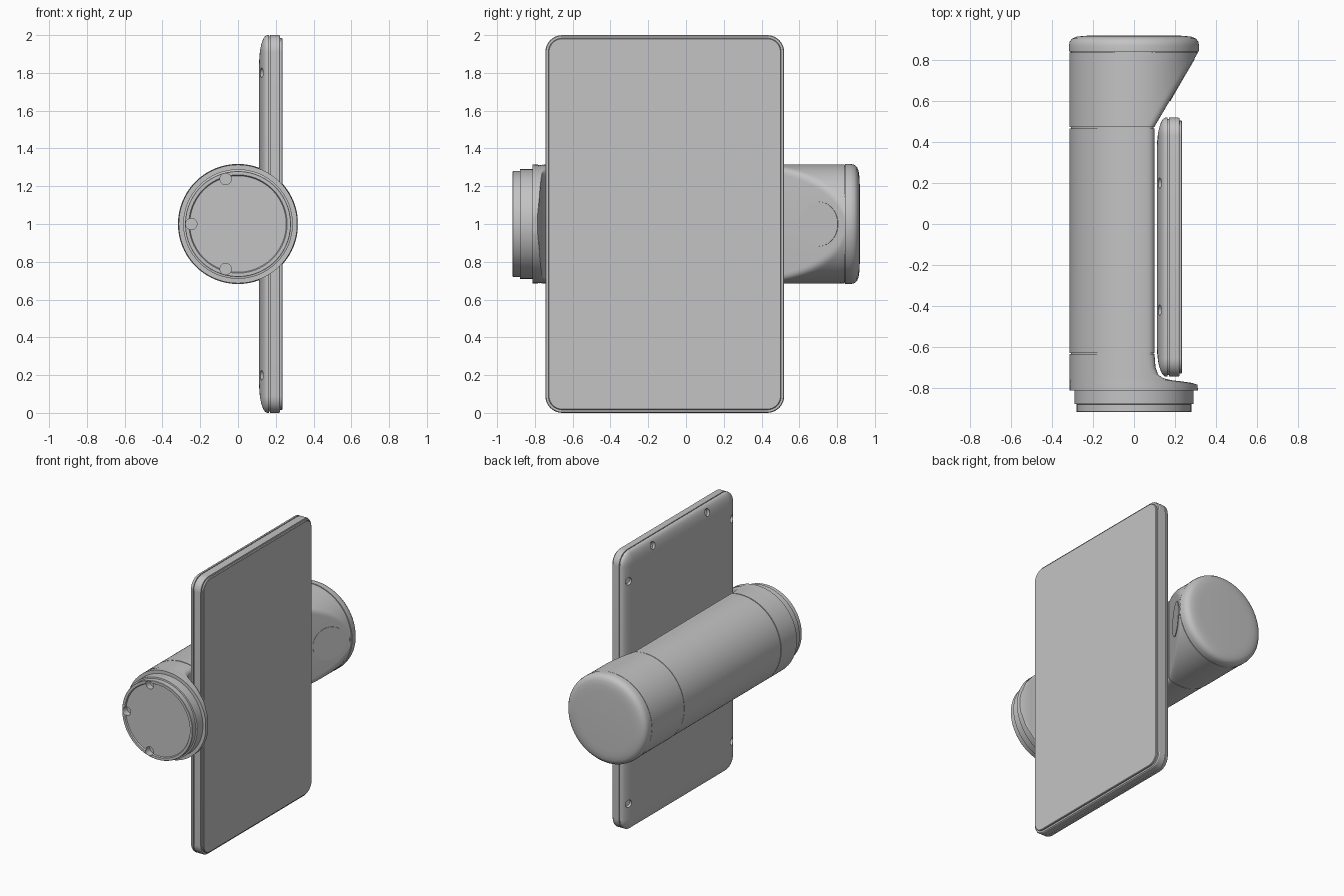
import bpy, bmesh
from math import sin, cos, acos, pi, sqrt
from mathutils import Vector

cube = bpy.data.objects.get("Cube")
if cube:
    bpy.data.objects.remove(cube, do_unlink=True)

grey = bpy.data.materials.new("plain_grey")
grey.use_nodes = True
grey.diffuse_color = (0.55, 0.55, 0.55, 1)
bsdf = grey.node_tree.nodes["Principled BSDF"]
bsdf.inputs["Base Color"].default_value = grey.diffuse_color
bsdf.inputs["Roughness"].default_value = 0.6

MID_Z = 1.0                                   # height of the handle axis
Y_MIN, Y_MAX, TABLET_HALF_Z = -0.745, 0.52, 1.0


def activate(ob):
    bpy.ops.object.select_all(action="DESELECT")
    ob.select_set(True)
    bpy.context.view_layer.objects.active = ob


def smooth(ob):
    activate(ob)
    bpy.ops.object.shade_smooth_by_angle(angle=0.52)


def loft(name, loops):
    """Skin equal-length closed loops and cap both ends."""
    bm = bmesh.new()
    rings = [[bm.verts.new(p) for p in loop] for loop in loops]
    for a, b in zip(rings, rings[1:]):
        for i in range(len(a)):
            j = (i + 1) % len(a)
            bm.faces.new((a[i], a[j], b[j], b[i]))
    bm.faces.new(rings[0])
    bm.faces.new(rings[-1])
    bmesh.ops.recalc_face_normals(bm, faces=bm.faces)
    me = bpy.data.meshes.new(name)
    bm.to_mesh(me)
    bm.free()
    ob = bpy.data.objects.new(name, me)
    bpy.context.collection.objects.link(ob)
    me.materials.append(grey)
    return ob


def circle(y, r, n=96):
    return [(r * cos(2 * pi * i / n), y, MID_Z + r * sin(2 * pi * i / n)) for i in range(n)]


def rounded_rect(x, inset, corner=0.09, steps=8):
    """Rounded rectangle in the yz plane, shrunk by inset."""
    r = max(corner - inset, 0.03)
    cy, hy = (Y_MIN + Y_MAX) / 2, (Y_MAX - Y_MIN) / 2 - inset - r
    hz = TABLET_HALF_Z - inset - r
    pts = []
    for k, (sy, sz) in enumerate(((1, 1), (-1, 1), (-1, -1), (1, -1))):
        for i in range(steps + 1):
            a = pi / 2 * (k + i / steps)
            pts.append((x, cy + sy * hy + r * cos(a), MID_Z + sz * hz + r * sin(a)))
    return pts


def flat_section(y, r, cut, n=80):
    """Circle with a flat at x = cut and softened corners."""
    h = sqrt(max(r * r - cut * cut, 1e-6))
    soft = min(0.03, 0.3 * h)
    t = acos(min(cut / r, 0.9999)) + soft / r
    arc = [(r * cos(t + (2 * pi - 2 * t) * i / n), r * sin(t + (2 * pi - 2 * t) * i / n))
           for i in range(n + 1)]
    start, corner, end = Vector(arc[0]), Vector((cut, h)), Vector((cut, h - soft))
    blend = []
    for i in range(1, 5):
        u = i / 4
        blend.append(start * (1 - u) ** 2 + corner * 2 * u * (1 - u) + end * u * u)
    pts = arc + [(p[0], -p[1]) for p in blend] + [tuple(p) for p in reversed(blend)]
    return [(p[0], y, MID_Z + p[1]) for p in pts]


def drill(ob, spots, radius, depth):
    """Sink round holes at (position, outward direction)."""
    for pos, out in spots:
        bpy.ops.mesh.primitive_cylinder_add(vertices=24, radius=radius, depth=depth * 2, location=pos)
        cutter = bpy.context.object
        cutter.name = "hole_cutter"
        cutter.hide_render = True
        cutter.rotation_euler = Vector(out).to_track_quat("Z", "Y").to_euler()
        activate(ob)
        mod = ob.modifiers.new("hole", "BOOLEAN")
        mod.operation, mod.solver, mod.object = "DIFFERENCE", "EXACT", cutter
        bpy.ops.object.modifier_apply(modifier=mod.name)
        bpy.data.objects.remove(cutter, do_unlink=True)


# Foot collar: flange that sweeps up into the flat of the handle
R = 0.314
collar = [(-0.813, 0.312), (-0.785, 0.31), (-0.776, 0.285), (-0.768, 0.23), (-0.762, 0.18),
          (-0.752, 0.14), (-0.735, 0.118), (-0.7, 0.105), (-0.635, 0.1)]
smooth(loft("foot_collar", [flat_section(y, R, c) for y, c in collar]))

# Handle grip between two thin seams
smooth(loft("handle_grip", [flat_section(y, R, 0.1) for y in (-0.629, 0.467)]))
smooth(loft("handle_core", [flat_section(y, R - 0.006, 0.095) for y in (-0.66, 0.5)]))

# Head: the flat slopes outward to the full round
slope = [(0.473, 0.1), (0.482, 0.104), (0.495, 0.112)]
for i in range(1, 17):
    u = i / 16
    slope.append((0.495 + 0.335 * u, 0.112 + 0.196 * u))
slope.append((0.838, 0.313))
smooth(loft("sloped_head", [flat_section(y, R + 0.002, c) for y, c in slope]))

# Head cap with a rounded shoulder
cap = [(0.83, 0.309), (0.843, 0.309), (0.843, 0.318), (0.87, 0.318), (0.89, 0.314),
       (0.905, 0.302), (0.914, 0.28), (0.918, 0.25), (0.92, 0.21)]
smooth(loft("head_cap", [circle(y, r) for y, r in cap]))

# Round button on the slope
normal = Vector((0.335, -0.196, 0)).normalized()
bpy.ops.mesh.primitive_cylinder_add(vertices=64, radius=0.118, depth=0.006,
                                    location=(0.234, 0.703, MID_Z))
button = bpy.context.object
button.name = "slope_button"
button.rotation_euler = normal.to_track_quat("Z", "Y").to_euler()
button.data.materials.append(grey)
smooth(button)

# Stepped foot with a shallow recess and three holes
foot = [(-0.8, 0.29), (-0.878, 0.29), (-0.88, 0.28), (-0.916, 0.28), (-0.918, 0.278),
        (-0.918, 0.26), (-0.91, 0.255)]
base = loft("stepped_foot", [circle(y, r) for y, r in foot])
drill(base, [((0.247 * cos(a), -0.918, MID_Z + 0.247 * sin(a)), (0, -1, 0))
             for a in (pi, 0.585 * pi, -0.585 * pi)], 0.03, 0.05)
smooth(base)

# Tablet back shell with a domed rim
shell_loops = [rounded_rect(0.164, 0)]
for i in range(13):
    t = pi / 2 * i / 12
    shell_loops.append(rounded_rect(0.156 - 0.044 * sin(t), 0.15 * (1 - cos(t))))
shell = loft("tablet_back_shell", shell_loops)

# Screw holes around the shell rim
EDGE = 0.045
holes = [((0.125, y, 2 - EDGE), (-0.9, 0, 0.4)) for y in (0.2, -0.42)]
for y, side in ((Y_MAX - EDGE, 0.4), (Y_MIN + EDGE, -0.4)):
    holes += [((0.125, y, z), (-0.9, side, 0)) for z in (0.2, 1.8)]
drill(shell, holes, 0.026, 0.025)
smooth(shell)

# Tablet frame, seam and screen
smooth(loft("tablet_seam", [rounded_rect(x, 0.008) for x in (0.16, 0.175)]))
smooth(loft("tablet_frame", [rounded_rect(x, d) for x, d in
                             ((0.17, 0), (0.216, 0), (0.222, 0.004))]))
smooth(loft("tablet_screen", [rounded_rect(x, d) for x, d in
                              ((0.215, 0.016), (0.232, 0.016), (0.235, 0.02))]))
